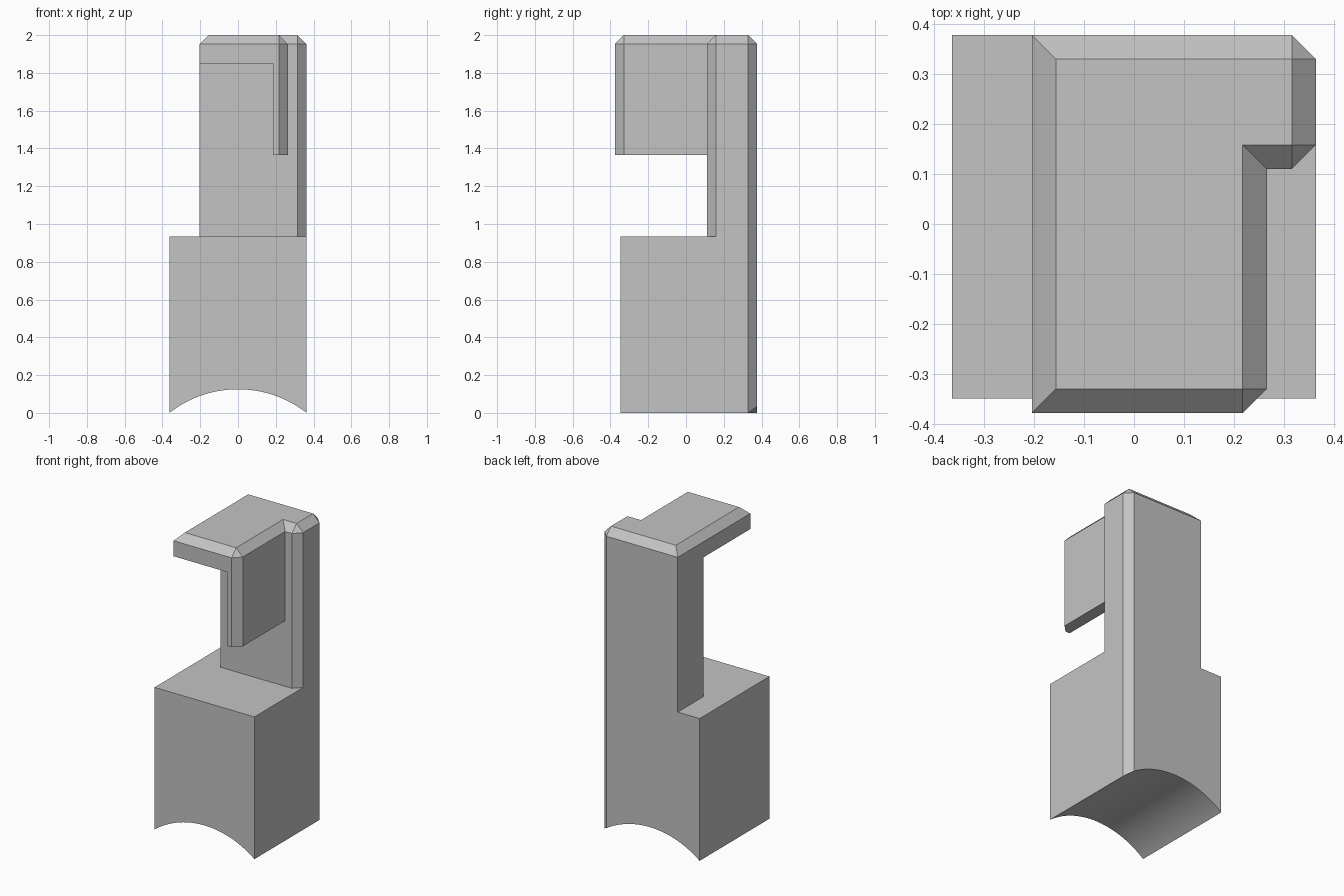
import bpy, bmesh, math
from mathutils import Matrix

cube = bpy.data.objects.get("Cube")
if cube:
    bpy.data.objects.remove(cube, do_unlink=True)

grey = bpy.data.materials.new("light grey")
grey.use_nodes = True
colour = (0.55, 0.55, 0.55, 1)
grey.diffuse_color = colour
grey.node_tree.nodes["Principled BSDF"].inputs["Base Color"].default_value = colour

LEFT, SIDE, BACK, FRONT = -0.204, 0.363, 0.377, -0.348   # plan limits
STEP_X, STEP_Y = 0.265, 0.11                              # notch in the head outline
SHELF, TOP, C = 0.935, 2.0, 0.048                         # shelf height, top, chamfer


def make_object(name, bm):
    bmesh.ops.recalc_face_normals(bm, faces=bm.faces)
    mesh = bpy.data.meshes.new(name)
    bm.to_mesh(mesh)
    bm.free()
    mesh.materials.append(grey)
    obj = bpy.data.objects.new(name, mesh)
    bpy.context.collection.objects.link(obj)
    return obj


def loft(name, rings):
    """Skin stacked rings of points; coinciding points collapse to triangles."""
    bm = bmesh.new()
    loops = []
    for ring in rings:
        seen = {}
        loops.append([seen.setdefault(p, None) or seen.update({p: bm.verts.new(p)}) or seen[p]
                      for p in ring])
    n = len(rings[0])
    for low, high in zip(loops, loops[1:]):
        for i in range(n):
            j = (i + 1) % n
            bm.faces.new(dict.fromkeys((low[i], low[j], high[j], high[i])))
    for cap in (loops[0], loops[-1]):
        bm.faces.new(dict.fromkeys(cap))
    return make_object(name, bm)


def at(points, z):
    return [(x, y, z) for x, y in points]


def box(name, x0, x1, y0, y1, z0, z1):
    plan = [(x0, y0), (x1, y0), (x1, y1), (x0, y1)]
    return loft(name, [at(plan, z0), at(plan, z1)])


def cut(obj, cutter):
    cutter.hide_render = True
    mod = obj.modifiers.new("cut", 'BOOLEAN')
    mod.operation, mod.solver, mod.object = 'DIFFERENCE', 'EXACT', cutter
    bpy.context.view_layer.update()
    result = bpy.data.meshes.new_from_object(
        obj.evaluated_get(bpy.context.evaluated_depsgraph_get()))
    obj.modifiers.clear()
    obj.data = result
    bpy.data.objects.remove(cutter, do_unlink=True)


# Base block with one chamfered rear corner and an arched underside
plan = [(-SIDE, FRONT), (SIDE, FRONT), (SIDE, BACK - C), (SIDE - C, BACK), (-SIDE, BACK)]
base = loft("base_block", [at(plan, 0), at(plan, SHELF)])
rise = 0.125
radius = (SIDE ** 2 + rise ** 2) / (2 * rise) + 0.001
bm = bmesh.new()
bmesh.ops.create_cone(bm, cap_ends=True, segments=192, radius1=radius, radius2=radius, depth=2,
                      matrix=Matrix.Translation((0, 0, rise - radius))
                      @ Matrix.Rotation(math.pi / 2, 4, 'X'))
cut(base, make_object("arch_cutter", bm))

# Upright and overhanging head: one chamfered outline, hollowed from the front
outer = [(LEFT, -BACK), (STEP_X - C, -BACK), (STEP_X, C - BACK), (STEP_X, STEP_Y),
         (SIDE - C, STEP_Y), (SIDE, STEP_Y + C), (SIDE, BACK - C), (SIDE - C, BACK), (LEFT, BACK)]
l, s, e = LEFT + C, STEP_X - C, SIDE - C
f, m, b = C - BACK, STEP_Y + C, BACK - C
inner = [(l, f), (s, f), (s, f), (s, m), (e, m), (e, m), (e, b), (e, b), (l, b)]
head = loft("upright_and_head", [at(outer, SHELF), at(outer, TOP - C), at(inner, TOP)])
cut(head, box("front_gap_cutter", -1, 1, -1, STEP_Y, 0.5, 1.365))
cut(head, box("under_head_cutter", -1, 0.185, -1, STEP_Y, 0.5, 1.85))

# Smooth the arch, keep every other edge crisp
bpy.ops.object.select_all(action='DESELECT')
for obj in (base, head):
    obj.select_set(True)
bpy.context.view_layer.objects.active = base
bpy.ops.object.shade_smooth_by_angle(angle=math.radians(25))
